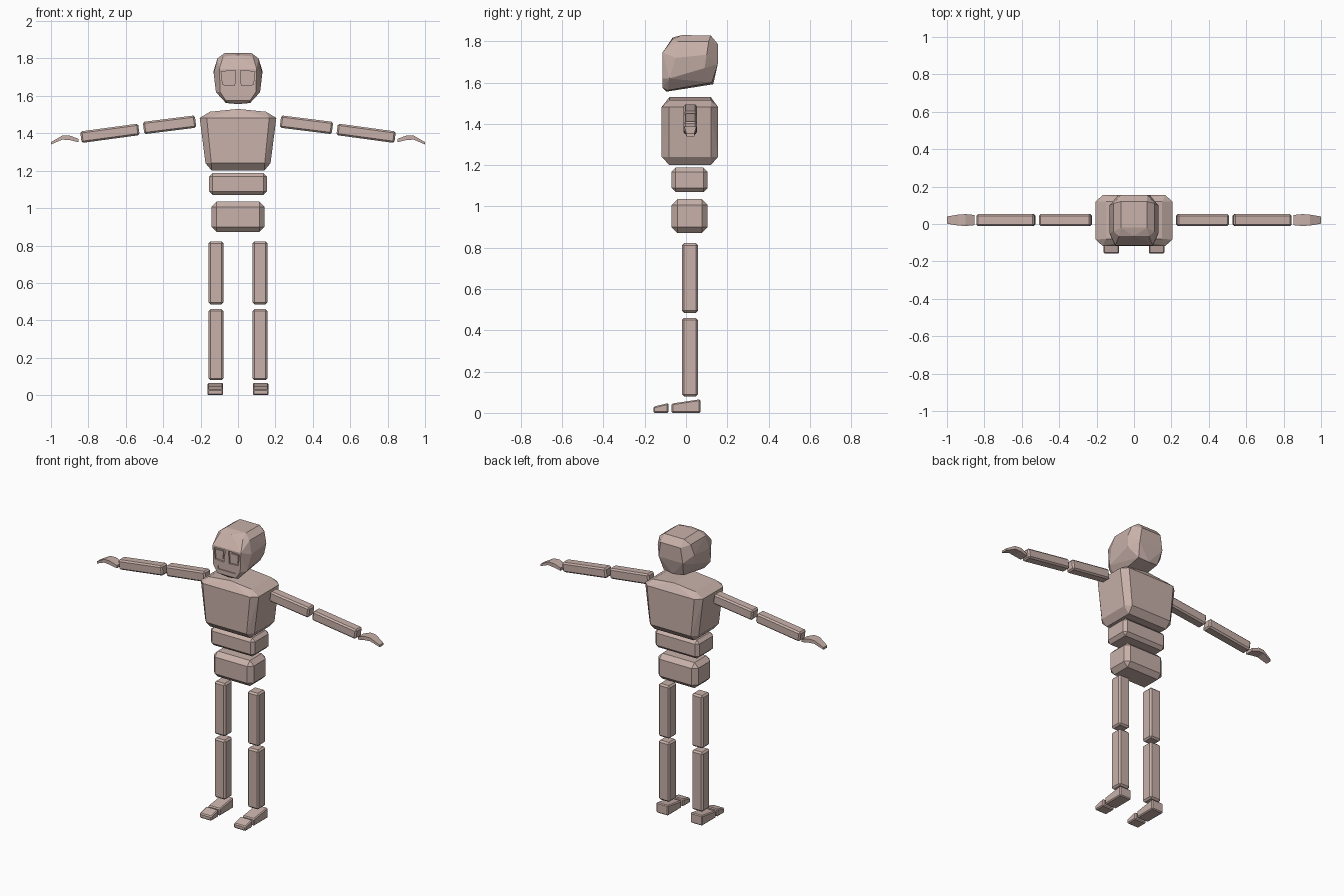
import bpy, bmesh, math
from mathutils import Matrix, Vector

if "Cube" in bpy.data.objects:
    bpy.data.objects.remove(bpy.data.objects["Cube"])

skin = bpy.data.materials.new("dusty_pink_clay")
skin.diffuse_color = (0.58, 0.44, 0.40, 1)
skin.use_nodes = True
skin.node_tree.nodes["Principled BSDF"].inputs["Base Color"].default_value = skin.diffuse_color


def hull(name, pts, bevel=0.0, mirror=False):
    """Convex flat-faced solid around the points, optionally chamfered."""
    if mirror:
        pts = pts + [(-x, y, z) for x, y, z in pts if x > 0]
    bm = bmesh.new()
    for p in pts:
        bm.verts.new(p)
    res = bmesh.ops.convex_hull(bm, input=bm.verts)
    loose = [v for v in res["geom_interior"] if isinstance(v, bmesh.types.BMVert)]
    bmesh.ops.delete(bm, geom=loose, context='VERTS')
    bmesh.ops.dissolve_limit(bm, angle_limit=math.radians(3),
                             verts=bm.verts, edges=bm.edges)
    if bevel:
        bmesh.ops.bevel(bm, geom=bm.edges[:], offset=bevel, segments=1,
                        affect='EDGES', clamp_overlap=True)
    bmesh.ops.recalc_face_normals(bm, faces=bm.faces)
    me = bpy.data.meshes.new(name)
    bm.to_mesh(me)
    bm.free()
    me.materials.append(skin)
    ob = bpy.data.objects.new(name, me)
    bpy.context.collection.objects.link(ob)
    return ob


def box(name, x, y, z, bevel):
    return hull(name, [(a, b, c) for a in x for b in y for c in z], bevel)


def prism(name, sections, bevel, s=1):
    """Solid from a few (x, y0, y1, z0, z1) sections, flipped by s in x."""
    return hull(name, [(s * x, y, z) for x, y0, y1, z0, z1 in sections
                       for y in (y0, y1) for z in (z0, z1)], bevel)


# Head: faceted block, wide at the temples, tapering to the chin
head = hull("head", [
    (.10, -.114, 1.745), (.095, -.114, 1.62), (.065, -.114, 1.575),
    (0, -.095, 1.556), (.065, -.09, 1.562),
    (.08, -.065, 1.81), (0, -.065, 1.818), (.07, -.02, 1.83), (.07, .12, 1.828),
    (.11, -.04, 1.80), (.11, .11, 1.80), (.07, .156, 1.785),
    (.13, -.05, 1.72), (.13, .10, 1.735), (.118, -.08, 1.62), (.122, .09, 1.67),
    (.085, .154, 1.69), (.07, .125, 1.60), (0, .132, 1.592), (.08, .09, 1.61),
], mirror=True)

# Recessed eye sockets and mouth
cutters = []
for s in (-1, 1):
    cutters.append(hull("eye_socket_cutter_" + ("l" if s > 0 else "r"), [
        (s * x, y, z) for x, z in ((.012, 1.735), (.09, 1.73), (.082, 1.66), (.018, 1.655))
        for y in (-.15, -.103)]))
cutters.append(box("mouth_cutter", (-.062, .062), (-.15, -.108), (1.602, 1.622), 0))
for c in cutters:
    m = head.modifiers.new(c.name, 'BOOLEAN')
    m.operation, m.object, m.solver = 'DIFFERENCE', c, 'EXACT'
bpy.context.view_layer.update()
carved = bpy.data.meshes.new_from_object(
    head.evaluated_get(bpy.context.evaluated_depsgraph_get()))
head.modifiers.clear()
head.data = carved
for c in cutters:
    bpy.data.objects.remove(c)

# Torso: chest narrowing to the waist with broad chamfers
chest = []
for w, y0, y1, z in ((.15, -.08, .12, 1.515), (.14, -.08, .12, 1.20)):
    chest += [(w, y0, z), (w, y1, z)]
for front, side, z in ((.167, .205, 1.482), (.143, .174, 1.24)):
    chest += [(front, -.118, z), (front, .155, z), (side, -.083, z), (side, .12, z)]
chest += [(0, -.08, 1.53), (0, .12, 1.53)]
hull("chest", chest, mirror=True)
box("abdomen", (-.156, .156), (-.07, .105), (1.07, 1.188), .02)
box("pelvis", (-.142, .142), (-.07, .105), (.872, 1.035), .028)

for s, side in ((1, "left"), (-1, "right")):
    # Eye plates inside the sockets
    hull(side + "_eye", [(s * x, y, z) for x, z in
         ((.026, 1.722), (.078, 1.72), (.074, 1.672), (.03, 1.67))
         for y in (-.109, -.1025)])

    # Arms slope down towards the hands
    for part, x0, z0, x1, z1, h in (("upper_arm", .227, 1.463, .505, 1.428, .033),
                                    ("forearm", .530, 1.421, .840, 1.379, .031)):
        d = Vector((x1 - x0, 0, z1 - z0))
        ob = box(f"{side}_{part}", (0, d.length), (-.011, .053), (-h, h), .009)
        ob.data.transform(Matrix.Translation((x0, 0, z0))
                          @ Matrix.Rotation(math.atan2(-d.z, d.x), 4, 'Y'))
        if s < 0:
            ob.data.transform(Matrix.Scale(-1, 4, (1, 0, 0)))
            ob.data.flip_normals()

    # Hand: wrist block bending into a tapered fingertip
    bm = bmesh.new()
    rings = []
    for x, y0, y1, z0, z1 in ((.852, -.006, .048, 1.352, 1.370), (.90, -.011, .053, 1.364, 1.388),
                              (.94, -.008, .050, 1.366, 1.387), (1.0, .002, .040, 1.340, 1.353)):
        rings.append([bm.verts.new((s * x, y, z)) for y, z in
                      ((y0, z0), (y1, z0), (y1, z1), (y0, z1))])
    for a, b in zip(rings, rings[1:]):
        for i in range(4):
            j = (i + 1) % 4
            bm.faces.new((a[i], a[j], b[j], b[i]))
    bm.faces.new(rings[0])
    bm.faces.new(rings[-1])
    bmesh.ops.recalc_face_normals(bm, faces=bm.faces)
    me = bpy.data.meshes.new(side + "_hand")
    bm.to_mesh(me)
    bm.free()
    me.materials.append(skin)
    bpy.context.collection.objects.link(bpy.data.objects.new(side + "_hand", me))

    # Legs
    lx = (s * .078, s * .157)
    box(side + "_thigh", lx, (-.02, .058), (.485, .822), .01)
    box(side + "_shin", lx, (-.02, .058), (.08, .46), .01)

    # Foot wedge and separate toe wedge
    for part, yf, yb, zf, zb in (("foot", -.07, .07, .045, .066),
                                 ("toes", -.158, -.085, .030, .048)):
        hull(f"{side}_{part}", [(s * x, y, z) for x in (.079, .163)
             for y, zt in ((yf, zf), (yb, zb)) for z in (0, zt)], .006)
